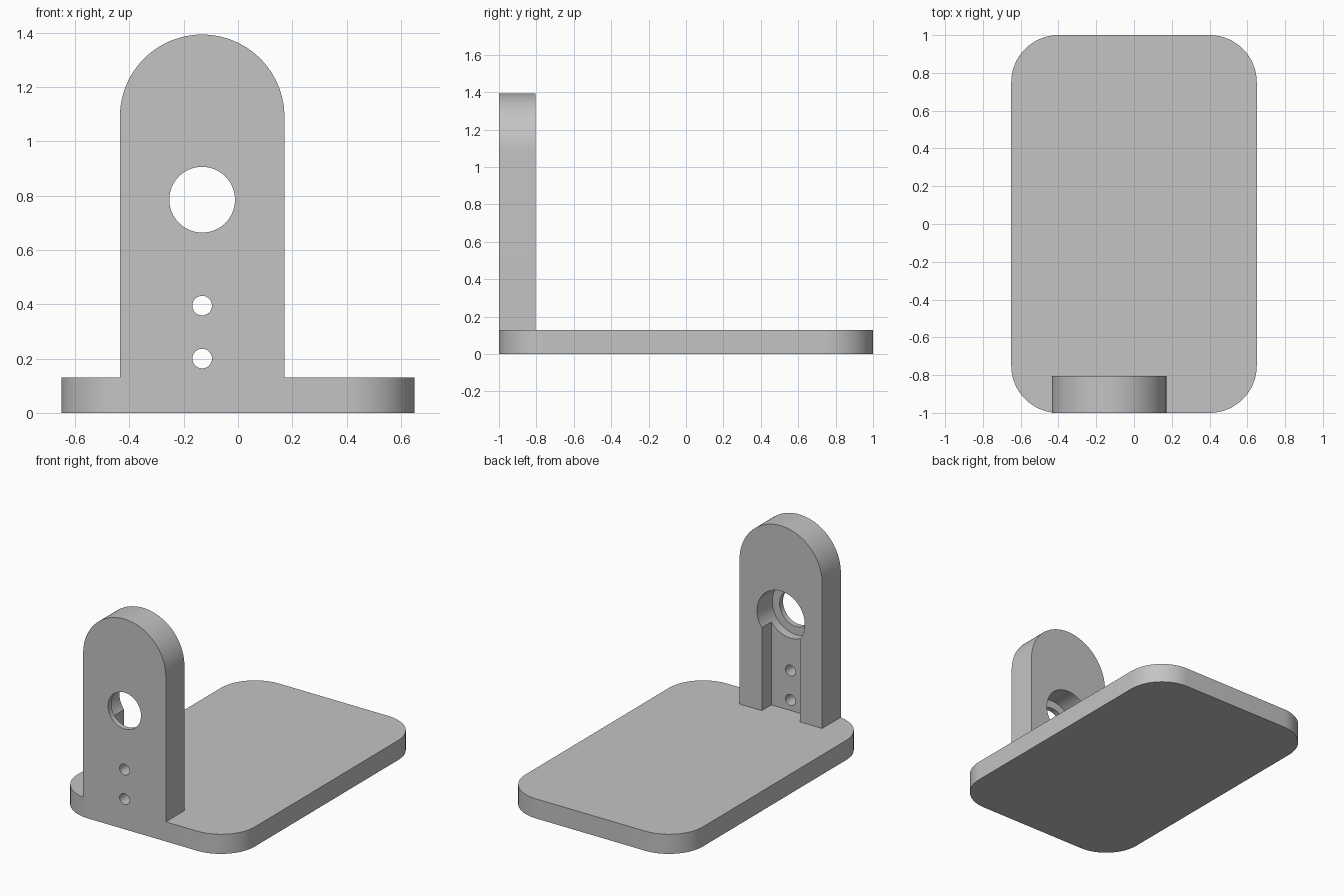
import bpy, bmesh, math
from mathutils import Vector

cube = bpy.data.objects.get("Cube")
if cube:
    bpy.data.objects.remove(cube, do_unlink=True)

grey = bpy.data.materials.new("plain grey")
grey.use_nodes = True
colour = (0.55, 0.55, 0.55, 1)
grey.diffuse_color = colour
grey.node_tree.nodes["Principled BSDF"].inputs["Base Color"].default_value = colour

# Main dimensions
BASE_X, BASE_Y, BASE_T, CORNER = 0.65, 1.0, 0.13, 0.25
CX, HALF_W, ARC_Z = -0.132, 0.303, 1.09
FRONT, BACK = -1.0, -0.805
BORE_Z = 0.785


def arc(cx, cy, r, start, end, steps):
    """Points on an arc, angles in degrees."""
    angles = [math.radians(start + (end - start) * i / steps) for i in range(steps + 1)]
    return [(cx + r * math.cos(a), cy + r * math.sin(a)) for a in angles]


def prism(name, points, offset, direction):
    """Extrude a closed outline of 3D points into a solid."""
    bm = bmesh.new()
    face = bm.faces.new([bm.verts.new(p) for p in points])
    result = bmesh.ops.extrude_face_region(bm, geom=[face], use_keep_orig=True)
    moved = [g for g in result["geom"] if isinstance(g, bmesh.types.BMVert)]
    bmesh.ops.translate(bm, verts=moved, vec=Vector(direction) * offset)
    bmesh.ops.recalc_face_normals(bm, faces=bm.faces)
    mesh = bpy.data.meshes.new(name)
    bm.to_mesh(mesh)
    bm.free()
    mesh.materials.append(grey)
    obj = bpy.data.objects.new(name, mesh)
    bpy.context.collection.objects.link(obj)
    return obj


def along_y(name, outline, y0, y1):
    return prism(name, [(x, y0, z) for x, z in outline], y1 - y0, (0, 1, 0))


def hole(name, z, r, y0, y1, steps=64):
    return along_y(name, arc(CX, z, r, 0, 360, steps)[:-1], y0, y1)


def select_only(obj):
    bpy.ops.object.select_all(action="DESELECT")
    obj.select_set(True)
    bpy.context.view_layer.objects.active = obj


def cut(target, cutter):
    cutter.hide_render = True
    mod = target.modifiers.new("cut", "BOOLEAN")
    mod.operation, mod.solver, mod.object = "DIFFERENCE", "EXACT", cutter
    select_only(target)
    bpy.ops.object.modifier_apply(modifier=mod.name)
    bpy.data.objects.remove(cutter, do_unlink=True)


# Rounded base plate
outline = []
for i, (sx, sy) in enumerate([(1, 1), (-1, 1), (-1, -1), (1, -1)]):
    outline += arc(sx * (BASE_X - CORNER), sy * (BASE_Y - CORNER), CORNER, 90 * i, 90 * i + 90, 20)
base = prism("base_plate", [(x, y, 0) for x, y in outline], BASE_T, (0, 0, 1))

# Upright with a round top
outline = [(CX - HALF_W, BASE_T), (CX + HALF_W, BASE_T)] + arc(CX, ARC_Z, HALF_W, 0, 180, 48)
upright = along_y("upright_bracket", outline, FRONT, BACK)

# Rear counterbore and the wire slot below it
cut(upright, hole("counterbore_cutter", BORE_Z, 0.175, BACK - 0.16, BACK + 0.1))
slot = [(CX - 0.14, 0), (CX + 0.14, 0), (CX + 0.14, BORE_Z), (CX - 0.14, BORE_Z)]
cut(upright, along_y("slot_cutter", slot, BACK - 0.1, BACK + 0.12))

# Large through hole and two screw holes
for z, r in [(BORE_Z, 0.121), (0.395, 0.036), (0.2, 0.036)]:
    cut(upright, hole("hole_cutter", z, r, FRONT - 0.1, BACK + 0.15))

for obj in (base, upright):
    select_only(obj)
    bpy.ops.object.shade_smooth_by_angle(angle=math.radians(30))
